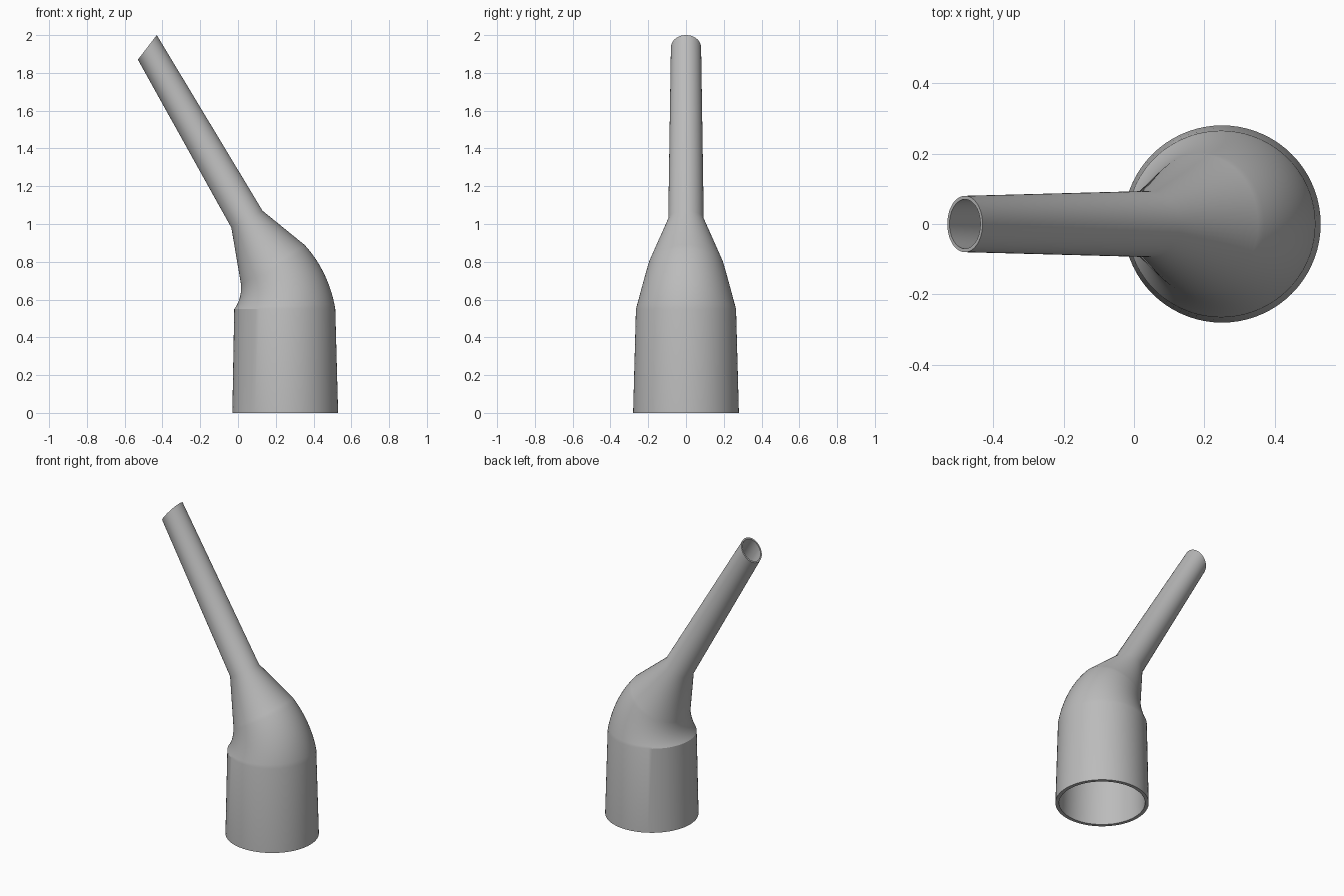
import bpy
import bmesh
from math import cos, sin, pi, radians
from mathutils import Vector

cube = bpy.data.objects.get("Cube")
if cube:
    bpy.data.objects.remove(cube)

SIDES = 72
BEND_STEPS = 14


def section(left, right, half_width, wall):
    """Elliptical cross-section spanning two points in the xz plane."""
    a, b = Vector((left[0], 0, left[1])), Vector((right[0], 0, right[1]))
    return (a + b) / 2, (b - a) / 2, half_width, wall


# Socket: slightly tapered straight sleeve
sections = [section((-0.03, 0), (0.53, 0), 0.28, 0.022)]

# Elbow: sections turn around a pivot while shrinking
pivot = Vector((-0.19, 0.55))
for i in range(BEND_STEPS + 1):
    t = i / BEND_STEPS
    ray = Vector((cos(radians(32) * t), sin(radians(32) * t)))
    sections.append(section(pivot + ray * (0.17 + 0.073 * t),
                            pivot + ray * (0.705 - 0.065 * t),
                            0.265 - 0.067 * t, 0.022 - 0.006 * t))

# Cone down to the slim tube, then the tube with its slanted tip
sections.append(section((-0.035, 0.98), (0.13, 1.07), 0.094, 0.012))
sections.append(section((-0.53, 1.87), (-0.43, 2.0), 0.08, 0.01))


def add_ring(bm, centre, axis, half_width, inset):
    scale = 1 - inset / half_width
    ring = []
    for k in range(SIDES):
        a = 2 * pi * k / SIDES
        side = Vector((0, half_width * sin(a), 0))
        ring.append(bm.verts.new(centre + (axis * cos(a) + side) * scale))
    return ring


# Closed loop of rings: up the outside, back down the inside
bm = bmesh.new()
rings = [add_ring(bm, c, ax, w, 0) for c, ax, w, wall in sections]
rings += [add_ring(bm, c, ax, w, wall) for c, ax, w, wall in reversed(sections)]
for lower, upper in zip(rings, rings[1:] + rings[:1]):
    for k in range(SIDES):
        n = (k + 1) % SIDES
        bm.faces.new((lower[k], lower[n], upper[n], upper[k]))
bmesh.ops.recalc_face_normals(bm, faces=bm.faces)

mesh = bpy.data.meshes.new("angled_nozzle")
bm.to_mesh(mesh)
bm.free()
nozzle = bpy.data.objects.new("angled_nozzle", mesh)
bpy.context.collection.objects.link(nozzle)

# Plain grey plastic
grey = bpy.data.materials.new("grey_plastic")
grey.use_nodes = True
colour = (0.5, 0.5, 0.5, 1)
grey.diffuse_color = colour
grey.node_tree.nodes["Principled BSDF"].inputs["Base Color"].default_value = colour
mesh.materials.append(grey)

bpy.ops.object.select_all(action="DESELECT")
nozzle.select_set(True)
bpy.context.view_layer.objects.active = nozzle
bpy.ops.object.shade_smooth_by_angle(angle=radians(20))
